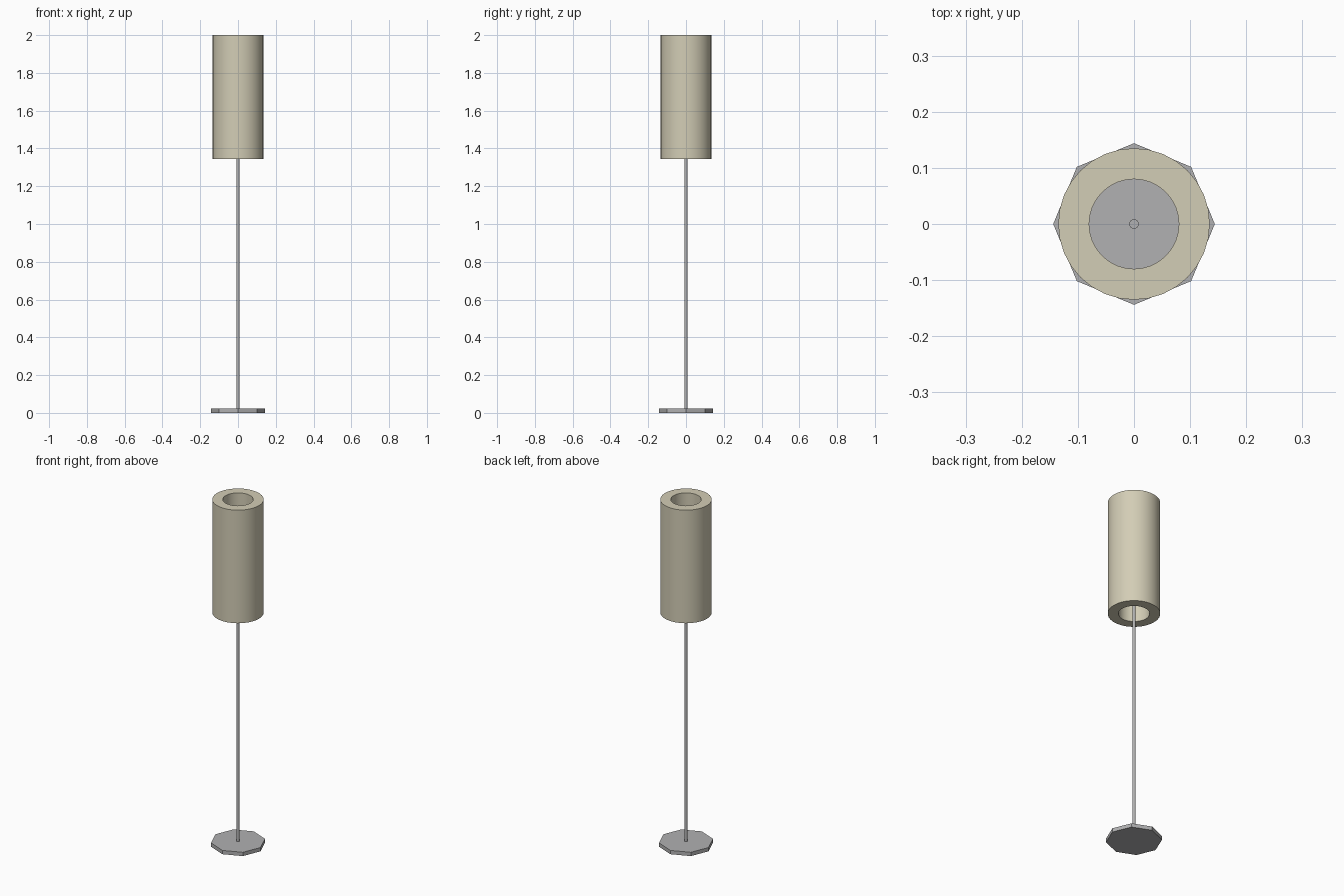
import bpy
import bmesh
from math import cos, sin, tau, radians

cube = bpy.data.objects.get("Cube")
if cube:
    bpy.data.objects.remove(cube, do_unlink=True)


def make_material(name, colour):
    mat = bpy.data.materials.new(name)
    mat.use_nodes = True
    mat.diffuse_color = (*colour, 1)
    bsdf = mat.node_tree.nodes["Principled BSDF"]
    bsdf.inputs["Base Color"].default_value = (*colour, 1)
    bsdf.inputs["Roughness"].default_value = 0.8
    return mat


def lathe(name, profile, sides, mat, closed=False, smooth=True):
    """Spin a (radius, height) profile round z; open profiles get end caps."""
    bm = bmesh.new()
    rings = [[bm.verts.new((r * cos(tau * i / sides), r * sin(tau * i / sides), z))
              for i in range(sides)] for r, z in profile]
    pairs = list(zip(rings, rings[1:]))
    if closed:
        pairs.append((rings[-1], rings[0]))
    else:
        bm.faces.new(rings[0])
        bm.faces.new(rings[-1])
    for low, high in pairs:
        for i in range(sides):
            j = (i + 1) % sides
            bm.faces.new((low[i], low[j], high[j], high[i]))
    bmesh.ops.recalc_face_normals(bm, faces=bm.faces)
    mesh = bpy.data.meshes.new(name)
    bm.to_mesh(mesh)
    bm.free()
    mesh.materials.append(mat)
    obj = bpy.data.objects.new(name, mesh)
    bpy.context.collection.objects.link(obj)
    if smooth:
        bpy.ops.object.select_all(action="DESELECT")
        obj.select_set(True)
        bpy.context.view_layer.objects.active = obj
        bpy.ops.object.shade_smooth_by_angle(angle=radians(40))
    return obj


metal = make_material("grey metal", (0.44, 0.44, 0.445))
fabric = make_material("beige fabric", (0.65, 0.61, 0.465))

# Octagonal foot with corners on the axes
lathe("base", [(0.144, 0), (0.144, 0.022)], 8, metal, smooth=False)

# Thin stem ending inside the shade
lathe("pole", [(0.0085, 0.022), (0.0085, 1.67)], 24, metal)

# Thick-walled tubular shade, open at both ends
lathe("shade", [(0.135, 1.345), (0.135, 2), (0.08, 2), (0.08, 1.345)],
      32, fabric, closed=True)
